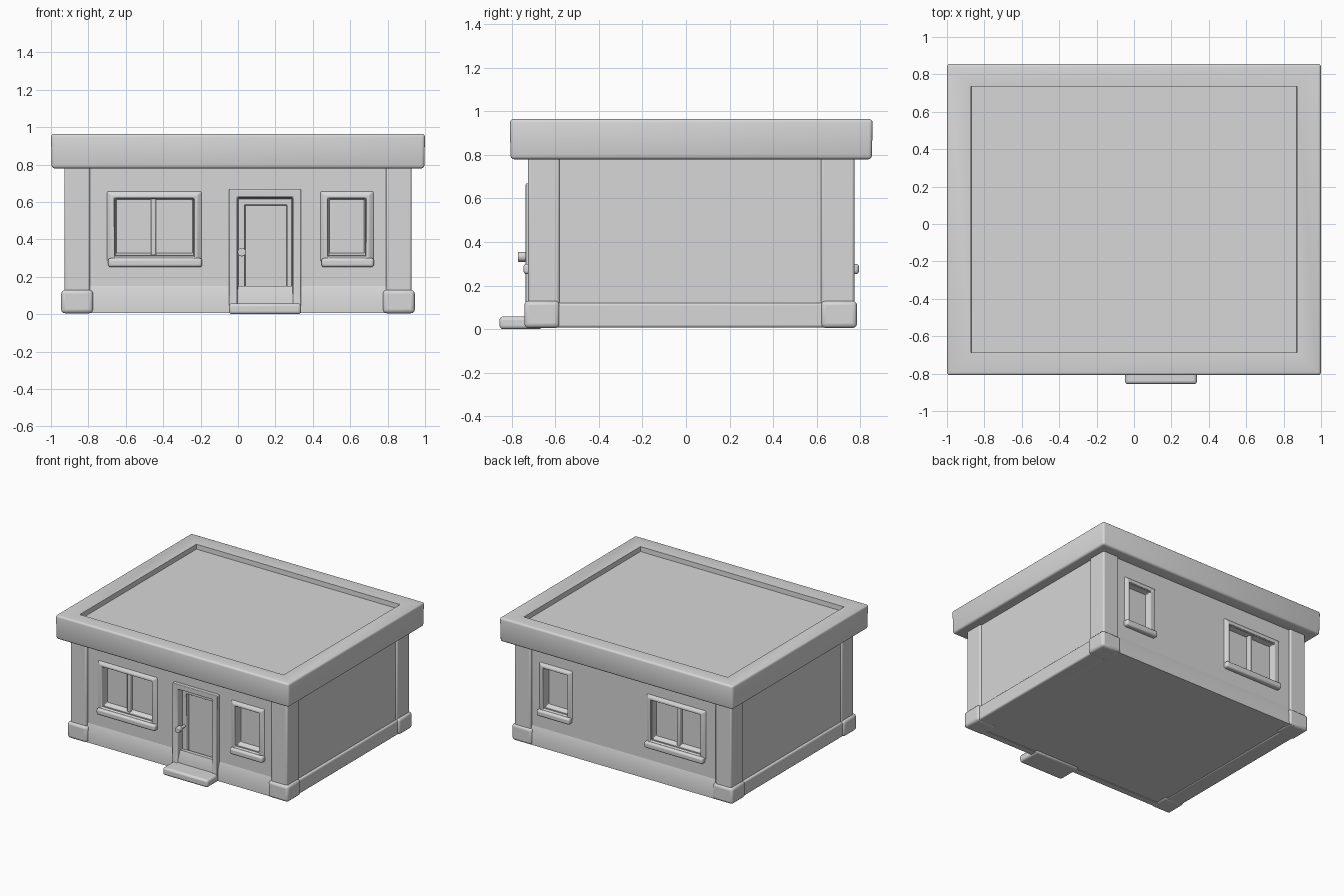
import bpy, bmesh, math
from mathutils import Matrix, Vector

if "Cube" in bpy.data.objects:
    bpy.data.objects.remove(bpy.data.objects["Cube"])

grey = bpy.data.materials.new("plain grey")
grey.diffuse_color = (0.68, 0.68, 0.68, 1)
grey.use_nodes = True
grey.node_tree.nodes["Principled BSDF"].inputs["Base Color"].default_value = grey.diffuse_color
CY = 0.024                      # centre of the house in depth
FRONT, BACK = -0.708, 0.756     # wall faces


def finish(ob, bevel=0.0, smooth=True):
    """Material, soft rounded edges and smooth shading."""
    ob.data.materials.append(grey)
    if bevel:
        m = ob.modifiers.new("soft edges", 'BEVEL')
        m.width, m.segments, m.limit_method = bevel, 3, 'ANGLE'
    if smooth:
        bpy.ops.object.select_all(action='DESELECT')
        ob.select_set(True)
        bpy.context.view_layer.objects.active = ob
        bpy.ops.object.shade_smooth_by_angle(angle=math.radians(40))
    return ob


def new_object(name, bm):
    bmesh.ops.recalc_face_normals(bm, faces=bm.faces)
    me = bpy.data.meshes.new(name)
    bm.to_mesh(me)
    bm.free()
    ob = bpy.data.objects.new(name, me)
    bpy.context.collection.objects.link(ob)
    return ob


def box(name, x, y, z, bevel=0.008):
    bm = bmesh.new()
    lo, hi = Vector((x[0], y[0], z[0])), Vector((x[1], y[1], z[1]))
    size = Vector([abs(v) for v in hi - lo])
    bmesh.ops.create_cube(bm, size=1, matrix=Matrix.Translation((lo + hi) / 2) @ Matrix.Diagonal(size.to_4d()))
    return finish(new_object(name, bm), bevel, bevel > 0)


def frame(name, rings, bevel=0.006):
    """Moulded frame; each ring is (x0, x1, z0, z1, y), the last joins the first."""
    bm = bmesh.new()
    loops = [[bm.verts.new((px, y, pz)) for px, pz in ((a, c), (b, c), (b, d), (a, d))]
             for a, b, c, d, y in rings]
    for k, r in enumerate(loops):
        s = loops[(k + 1) % len(loops)]
        for i in range(4):
            bm.faces.new((r[i], r[(i + 1) % 4], s[(i + 1) % 4], s[i]))
    return finish(new_object(name, bm), bevel)


# Walls, flat shaded with recessed openings
walls = box("walls", (-0.915, 0.915), (FRONT, BACK), (0.012, 0.80), 0)


def cut(name, x, y, z):
    c = box(name, x, y, z, 0)
    c.hide_render = True
    c.hide_set(True)
    m = walls.modifiers.new(name, 'BOOLEAN')
    m.operation, m.solver, m.object = 'DIFFERENCE', 'EXACT', c


# Base course: strong on the sides, a low sloping skirt at front and back
for sx in (-1, 1):
    box("side_base_course", (sx * 0.80, sx * 0.932), (-0.70, 0.748), (0.007, 0.12), 0.012)
for tag, face, s in (("front", FRONT, -1), ("back", BACK, 1)):
    bm = bmesh.new()
    ends = [[bm.verts.new((x, face + s * d, z)) for d, z in
             ((-0.03, 0.007), (0.018, 0.007), (0.018, 0.09), (0.0, 0.15), (-0.03, 0.15))] for x in (-0.85, 0.85)]
    for i in range(5):
        j = (i + 1) % 5
        bm.faces.new((ends[0][i], ends[0][j], ends[1][j], ends[1][i]))
    for e in ends:
        bm.faces.new(e)
    finish(new_object(tag + "_base_skirt", bm))

# Corner pillars with feet
for sx in (-1, 1):
    for y_in, y_out, y_foot, tag in ((-0.58, -0.725, -0.742, "front"), (0.62, 0.773, 0.785, "back")):
        box("pillar_" + tag, (sx * 0.79, sx * 0.928), (y_in, y_out), (0.05, 0.80), 0.012)
        box("foot_" + tag, (sx * 0.775, sx * 0.945), (y_in, y_foot), (0.005, 0.13), 0.02)

# Windows, front and back
for tag, face, s in (("front", FRONT, -1), ("back", BACK, 1)):
    for size, x0, x1 in (("wide", -0.658, -0.237), ("small", 0.482, 0.682)):
        name = f"{tag}_{size}_window"
        cut(name + "_cutter", (x0, x1), (face - s * 0.045, face + s * 0.1), (0.315, 0.618))
        # splayed casing that melts into the wall
        frame(name + "_casing", [
            (x0 - 0.045, x1 + 0.045, 0.28, 0.66, face - s * 0.002),
            (x0 - 0.02, x1 + 0.02, 0.29, 0.638, face + s * 0.016),
            (x0 - 0.004, x1 + 0.004, 0.30, 0.622, face + s * 0.016),
            (x0 + 0.008, x1 - 0.008, 0.33, 0.612, face - s * 0.05)])
        box(name + "_sill", (x0 - 0.036, x1 + 0.045), (face - s * 0.02, face + s * 0.038), (0.252, 0.300), 0.014)
    box(tag + "_mullion", (-0.466, -0.438), (face - s * 0.055, face - s * 0.015), (0.315, 0.62), 0.006)

# Door with recessed leaf, surround, knob and step
cut("door_cutter", (0.0, 0.288), (-0.655, -0.85), (0.04, 0.62))
frame("door_surround", [
    (-0.048, 0.337, 0.02, 0.668, -0.66), (-0.048, 0.337, 0.02, 0.668, -0.736),
    (-0.005, 0.295, 0.03, 0.628, -0.734), (0.008, 0.283, 0.03, 0.612, -0.66)])
frame("door_leaf", [
    (0.0, 0.288, 0.03, 0.62, -0.65), (0.0, 0.288, 0.03, 0.62, -0.685),
    (0.035, 0.262, 0.06, 0.585, -0.685), (0.04, 0.258, 0.065, 0.58, -0.65)], 0.004)
box("door_step", (-0.048, 0.337), (-0.856, -0.66), (0.0, 0.058), 0.016)
bm = bmesh.new()
for radius, y0, y1 in ((0.023, -0.772, -0.735), (0.011, -0.74, -0.67)):
    bmesh.ops.create_cone(bm, cap_ends=True, segments=14, radius1=radius, radius2=radius, depth=y1 - y0,
                          matrix=Matrix.Translation((0.02, (y0 + y1) / 2, 0.332)) @ Matrix.Rotation(math.pi / 2, 4, 'X'))
finish(new_object("door_knob", bm), 0.005)

# Flat roof with raised rim: stacked rectangles (half width, half depth, height)
bm = bmesh.new()
prev = None
for hx, hy, z in ((0.90, 0.735, 0.782), (0.996, 0.829, 0.779), (1.0, 0.833, 0.965),
                  (0.872, 0.712, 0.957), (0.870, 0.710, 0.92)):
    ring = [bm.verts.new((a * hx, CY + b * hy, z)) for a, b in ((-1, -1), (1, -1), (1, 1), (-1, 1))]
    if prev:
        for i in range(4):
            bm.faces.new((prev[i], prev[(i + 1) % 4], ring[(i + 1) % 4], ring[i]))
    else:
        bm.faces.new(ring)
    prev = ring
bm.faces.new(prev)
# round only the outer fascia edges
outer = [e for e in bm.edges if all(abs(v.co.x) > 0.99 for v in e.verts)]
bmesh.ops.bevel(bm, geom=outer, offset=0.016, segments=3, profile=0.5, affect='EDGES')
finish(new_object("roof", bm))
